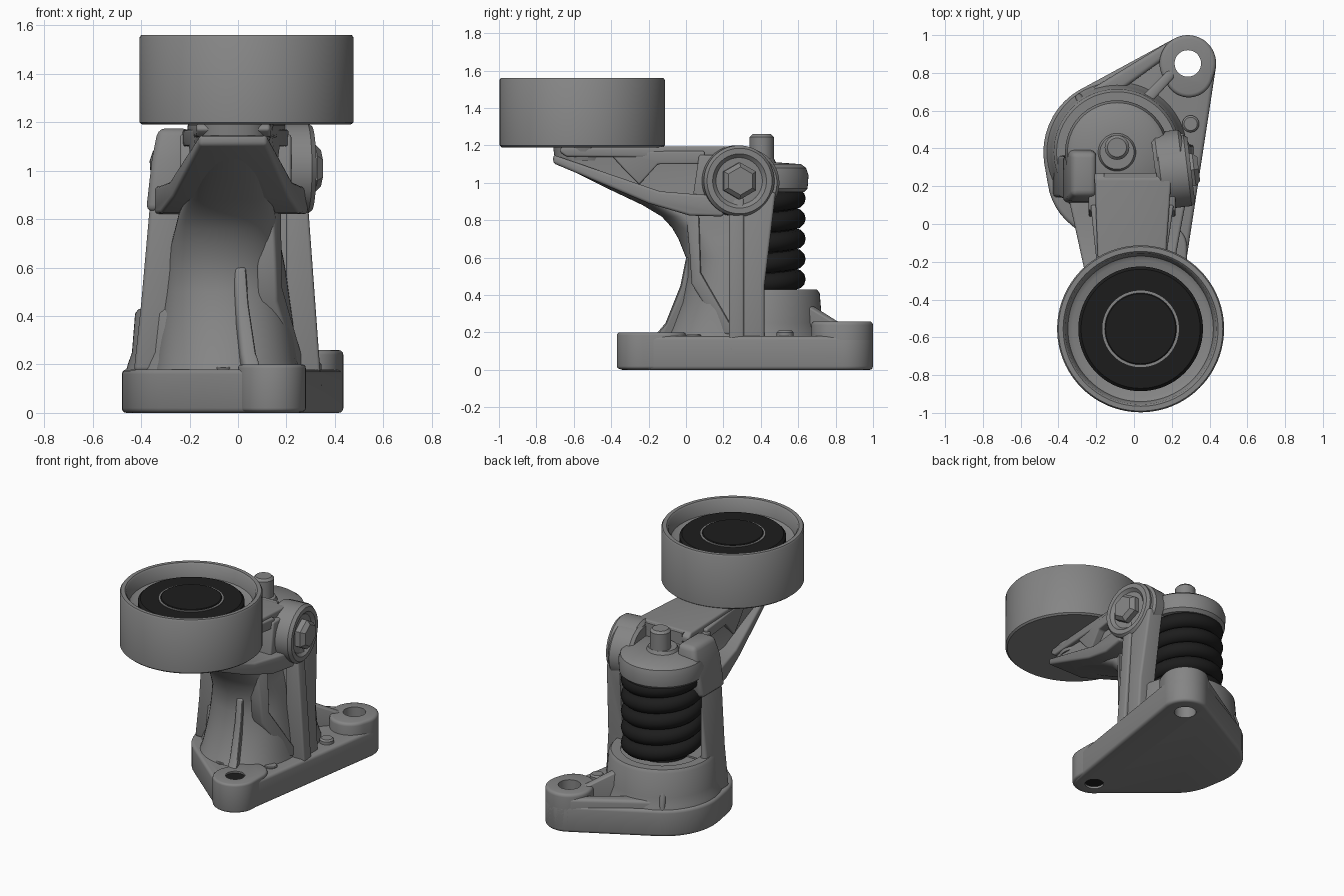
import bpy, bmesh
from math import sin, cos, pi, radians
from mathutils import Vector, Matrix

if "Cube" in bpy.data.objects:
    bpy.data.objects.remove(bpy.data.objects["Cube"])


def material(name, value):
    m = bpy.data.materials.new(name)
    m.use_nodes = True
    col = (value, value, value, 1)
    m.diffuse_color = col
    m.node_tree.nodes["Principled BSDF"].inputs["Base Color"].default_value = col
    return m


GREY = material("cast grey", 0.235)
BLACK = material("black rubber", 0.012)


def make(name, bm, mat=GREY, bevel=0.0, cutters=()):
    """Turn a bmesh into a finished object with optional bevel and cuts."""
    bmesh.ops.recalc_face_normals(bm, faces=bm.faces)
    me = bpy.data.meshes.new(name)
    bm.to_mesh(me)
    bm.free()
    me.materials.append(mat)
    ob = bpy.data.objects.new(name, me)
    bpy.context.scene.collection.objects.link(ob)
    if bevel:
        b = ob.modifiers.new("bevel", "BEVEL")
        b.width, b.segments, b.angle_limit = bevel, 3, radians(35)
    for c in cutters:
        m = ob.modifiers.new("cut", "BOOLEAN")
        m.operation, m.object, m.solver = "DIFFERENCE", c, "EXACT"
    bpy.ops.object.select_all(action="DESELECT")
    ob.select_set(True)
    bpy.context.view_layer.objects.active = ob
    bpy.ops.object.convert(target="MESH")
    bpy.ops.object.shade_smooth_by_angle(angle=radians(35))
    return ob


def loft(name, rings, **kw):
    """Skin a stack of equal closed rings and cap both ends."""
    bm = bmesh.new()
    rows = [[bm.verts.new(p) for p in r] for r in rings]
    n = len(rows[0])
    for a, b in zip(rows, rows[1:]):
        for i in range(n):
            j = (i + 1) % n
            bm.faces.new((a[i], a[j], b[j], b[i]))
    bm.faces.new(rows[0])
    bm.faces.new(rows[-1])
    return make(name, bm, **kw)


def lathe(name, profile, at=(0, 0), segs=64, mat=GREY, matrix=None, cutters=()):
    """Turn (radius, height) points about an upright axis."""
    m = matrix or Matrix.Translation((at[0], at[1], 0))
    rings = [[m @ Vector((r * cos(2 * pi * i / segs), r * sin(2 * pi * i / segs), h))
              for i in range(segs)] for r, h in profile]
    return loft(name, rings, mat=mat, cutters=cutters)


def hull(name, circles, **kw):
    """Upright convex solid around circles (x, y, radius, bottom, top)."""
    bm = bmesh.new()
    for x, y, r, z0, z1 in circles:
        for i in range(48):
            a = 2 * pi * i / 48
            for z in (z0, z1):
                bm.verts.new((x + r * cos(a), y + r * sin(a), z))
    res = bmesh.ops.convex_hull(bm, input=bm.verts)
    junk = [g for g in res["geom_interior"] + res["geom_unused"] if isinstance(g, bmesh.types.BMVert)]
    bmesh.ops.delete(bm, geom=list(set(junk)), context="VERTS")
    bmesh.ops.dissolve_limit(bm, angle_limit=radians(1), verts=bm.verts, edges=bm.edges)
    return make(name, bm, **kw)


def slab(name, pts, left, right, **kw):
    """Side profile of (y, z) points spanning left(y) to right(y)."""
    return loft(name, [[(f(y), y, z) for y, z in pts] for f in (left, right)], **kw)


def post(name, sections, **kw):
    """Tapered upright of (z, x0, x1, y0, y1) rectangles."""
    return loft(name, [[(a, c, z), (b, c, z), (b, d, z), (a, d, z)]
                       for z, a, b, c, d in sections], **kw)


def line(y0, x0, y1, x1):
    return lambda y: x0 + (x1 - x0) * (y - y0) / (y1 - y0)


def const(v):
    return lambda y: v


SPRING = (-0.09, 0.38)
BACK, FRONT = (0.285, 0.85), (0.14, -0.23)
WHEEL = (0.035, -0.555)

# Cutters
spring_space = lathe("spring_space", [(0.275, 0.42), (0.275, 0.98)], SPRING)
back_hole = lathe("back_hole", [(0.07, -0.1), (0.07, 0.5)], BACK)
front_hole = lathe("front_hole", [(0.06, -0.1), (0.06, 0.5)], FRONT)
cutters = [spring_space, back_hole, front_hole]
for c in cutters:
    c.hide_render = True
space, holes = (spring_space,), (back_hole, front_hole)

# Base plate with mounting lugs
hull("base_plate", [(-0.1, 0.38, 0.38, 0, 0.18), (-0.12, 0.26, 0.34, 0, 0.18),
                    (*BACK, 0.15, 0, 0.18), (*FRONT, 0.13, 0, 0.18)], bevel=0.02, cutters=holes)
hull("back_lug", [(*BACK, 0.15, 0.01, 0.26), (0.29, 0.8, 0.13, 0.01, 0.26)],
     bevel=0.02, cutters=holes)
hull("front_lug", [(*FRONT, 0.14, 0.005, 0.2), (0.16, -0.12, 0.12, 0.005, 0.2)],
     bevel=0.015, cutters=holes)
lathe("front_hole_plug", [(0.062, 0.015), (0.062, 0.188)], FRONT, mat=BLACK)
hull("back_edge_wall", [(0.2, 0.94, 0.03, 0.05, 0.23), (-0.22, 0.66, 0.05, 0.05, 0.23)], bevel=0.02)
hull("lug_web", [(0.2, 0.8, 0.025, 0.05, 0.25), (0.03, 0.62, 0.03, 0.05, 0.36)], bevel=0.015)
hull("seat_gusset", [(-0.29, 0.67, 0.02, 0.05, 0.21), (-0.25, 0.6, 0.03, 0.05, 0.4)], bevel=0.01)
lathe("plate_stud", [(0.045, 0.1), (0.045, 0.2), (0.035, 0.21)], (0.3, 0.53), 24)
for i, (x, y) in enumerate(((0.22, 0.04), (-0.06, -0.08))):
    lathe("plate_pad_%d" % i, [(0.04, 0.1), (0.04, 0.186), (0.035, 0.19)], (x, y), 24)

# Spring seat
lathe("spring_seat", [(0.38, 0.15), (0.365, 0.2), (0.348, 0.25), (0.335, 0.41), (0.32, 0.43),
                      (0.26, 0.43), (0.26, 0.41)], SPRING)

# Coil spring
turns, steps, ring = 5.2, 40, 12
coil = []
for i in range(int(turns * steps) + 1):
    a = 2 * pi * i / steps
    centre = Vector((*SPRING, 0.458 + 0.108 * i / steps))
    out = Vector((cos(a), sin(a), 0))
    coil.append([centre + out * (0.207 + 0.053 * cos(t)) + Vector((0, 0, 0.053 * sin(t)))
                 for t in (2 * pi * k / ring for k in range(ring))])
loft("coil_spring", coil, mat=BLACK)
lathe("spring_core", [(0.17, 0.4), (0.17, 1.0)], SPRING, mat=BLACK)

# Spring cap and pin
lathe("spring_cap", [(0.25, 0.95), (0.27, 0.97), (0.275, 1.04), (0.262, 1.08), (0.235, 1.1),
                     (0.1, 1.11), (0.09, 1.13)], SPRING)
lathe("cap_pin", [(0.065, 1.05), (0.065, 1.245), (0.05, 1.26)], (-0.09, 0.405), 32)

# Tower flowing into the arm: rounded front nose, open behind for the spring
rings = []
for z, w, front, nose, cx in ((0.15, 0.31, -0.13, 0.38, -0.05), (0.22, 0.295, -0.09, 0.35, -0.05),
                              (0.36, 0.28, -0.03, 0.3, -0.05), (0.5, 0.26, 0.0, 0.25, -0.05),
                              (0.6, 0.245, 0.0, 0.23, -0.05), (0.7, 0.225, -0.04, 0.2, -0.05),
                              (0.76, 0.21, -0.075, 0.17, -0.05), (0.82, 0.2, -0.13, 0.15, -0.045),
                              (0.88, 0.18, -0.23, 0.14, -0.04), (0.97, 0.16, -0.42, 0.13, -0.03),
                              (1.05, 0.145, -0.58, 0.12, -0.025), (1.11, 0.14, -0.7, 0.12, -0.02),
                              (1.19, 0.14, -0.71, 0.12, -0.02)):
    arc = [(cx - w * cos(pi * i / 24), front + nose * (1 - sin(pi * i / 24) ** 0.8), z)
           for i in range(25)]
    rings.append(arc + [(cx + w, 0.27, z), (cx - w, 0.27, z)])
loft("tower_and_arm", rings, cutters=space)

# Arm plates and ribs that frame the side pockets
slab("arm_top_plate", [(-0.66, 1.195), (-0.68, 1.17), (-0.64, 1.14), (0.27, 1.13), (0.27, 1.17), (0.24, 1.195)],
     line(-0.7, -0.17, 0.27, -0.21), line(-0.7, 0.13, 0.27, 0.2), bevel=0.012)
slab("arm_flange", [(-0.71, 1.15), (-0.71, 1.105), (-0.2, 0.89), (0.02, 0.825), (0.2, 0.82),
                    (0.2, 0.93), (0.04, 0.94), (-0.14, 0.955), (-0.3, 1.01)],
     line(-0.71, -0.16, 0.2, -0.36), line(-0.71, 0.12, 0.2, 0.29), bevel=0.015, cutters=space)
slab("pocket_rib", [(-0.42, 1.17), (0.1, 1.17), (0.1, 1.1), (-0.15, 1.1), (-0.25, 0.99), (-0.32, 1.06)],
     line(-0.42, -0.175, 0.1, -0.23), line(-0.42, 0.135, 0.1, 0.21), bevel=0.01)
slab("arm_root", [(0.07, 1.15), (0.03, 0.88), (0.25, 0.88), (0.25, 1.15)],
     const(-0.24), const(0.22), bevel=0.012, cutters=space)
lathe("wheel_hub", [(0.14, 1.12), (0.16, 1.2)], (-0.01, -0.54), 32)

# Side posts and braces
post("left_post", [(0.1, 0.15, 0.32, 0.25, 0.42), (0.45, 0.15, 0.3, 0.25, 0.42),
                   (0.95, 0.15, 0.27, 0.25, 0.48)], bevel=0.015, cutters=space)
post("left_post_rib", [(0.1, 0.2, 0.345, 0.23, 0.31), (0.92, 0.2, 0.285, 0.23, 0.31)],
     bevel=0.012, cutters=space)
post("right_post", [(0.17, -0.43, -0.25, 0.14, 0.38), (0.45, -0.4, -0.25, 0.14, 0.36),
                    (0.9, -0.36, -0.22, 0.12, 0.36)], bevel=0.02, cutters=space)
slab("side_brace", [(0.0, 0.84), (0.02, 0.62), (0.03, 0.46), (0.2, 0.19), (0.27, 0.19),
                    (0.08, 0.52), (0.07, 0.84)],
     const(0.08), line(0.0, 0.145, 0.27, 0.28), bevel=0.01, cutters=space)
slab("front_rib", [(0.1, 0.64), (0.0, 0.6), (-0.03, 0.45), (-0.11, 0.25), (-0.17, 0.18), (-0.17, 0.1),
                   (0.1, 0.1)], line(0.1, -0.04, -0.17, 0.03), line(0.1, 0.0, -0.17, 0.1),
     bevel=0.015, cutters=space)

# Pivot boss and bolt on a slightly skewed cross axis, plain ear on the other side
AXIS = Matrix.Translation((0, 0.25, 1.01)) @ Matrix.Rotation(0.12, 4, "Z") @ Matrix.Rotation(pi / 2, 4, "Y")
lathe("left_pivot_boss", [(0.17, 0.12), (0.19, 0.14), (0.19, 0.285), (0.175, 0.305), (0.145, 0.305),
                          (0.125, 0.285), (0.05, 0.285)], matrix=AXIS)
lathe("left_post_head", [(0.17, 0.11), (0.185, 0.13), (0.185, 0.255), (0.17, 0.27)],
      matrix=Matrix.Translation((0, 0.035, -0.01)) @ AXIS, cutters=space)
lathe("bolt_head", [(0.1, 0.25), (0.1, 0.32), (0.075, 0.345)], segs=6, matrix=AXIS)
post("right_pivot_ear", [(0.83, -0.38, -0.21, 0.11, 0.36), (1.05, -0.355, -0.2, 0.12, 0.4),
                         (1.175, -0.33, -0.2, 0.15, 0.38)], bevel=0.03)

# Wheel with dark bearing insert
lathe("wheel", [(0.1, 1.19), (0.43, 1.19), (0.442, 1.2), (0.442, 1.55), (0.435, 1.56), (0.41, 1.56),
                (0.4, 1.55), (0.385, 1.47), (0.36, 1.455), (0.1, 1.455)], WHEEL, 96)
lathe("bearing_seal", [(0.33, 1.44), (0.33, 1.49), (0.315, 1.505), (0.2, 1.505)], WHEEL, 96, BLACK)
lathe("bearing_ring", [(0.203, 1.45), (0.203, 1.509), (0.188, 1.509)], WHEEL, 64)
lathe("wheel_centre", [(0.19, 1.45), (0.19, 1.511), (0.185, 1.515)], WHEEL, 64, BLACK)

for c in cutters:
    bpy.data.objects.remove(c)
